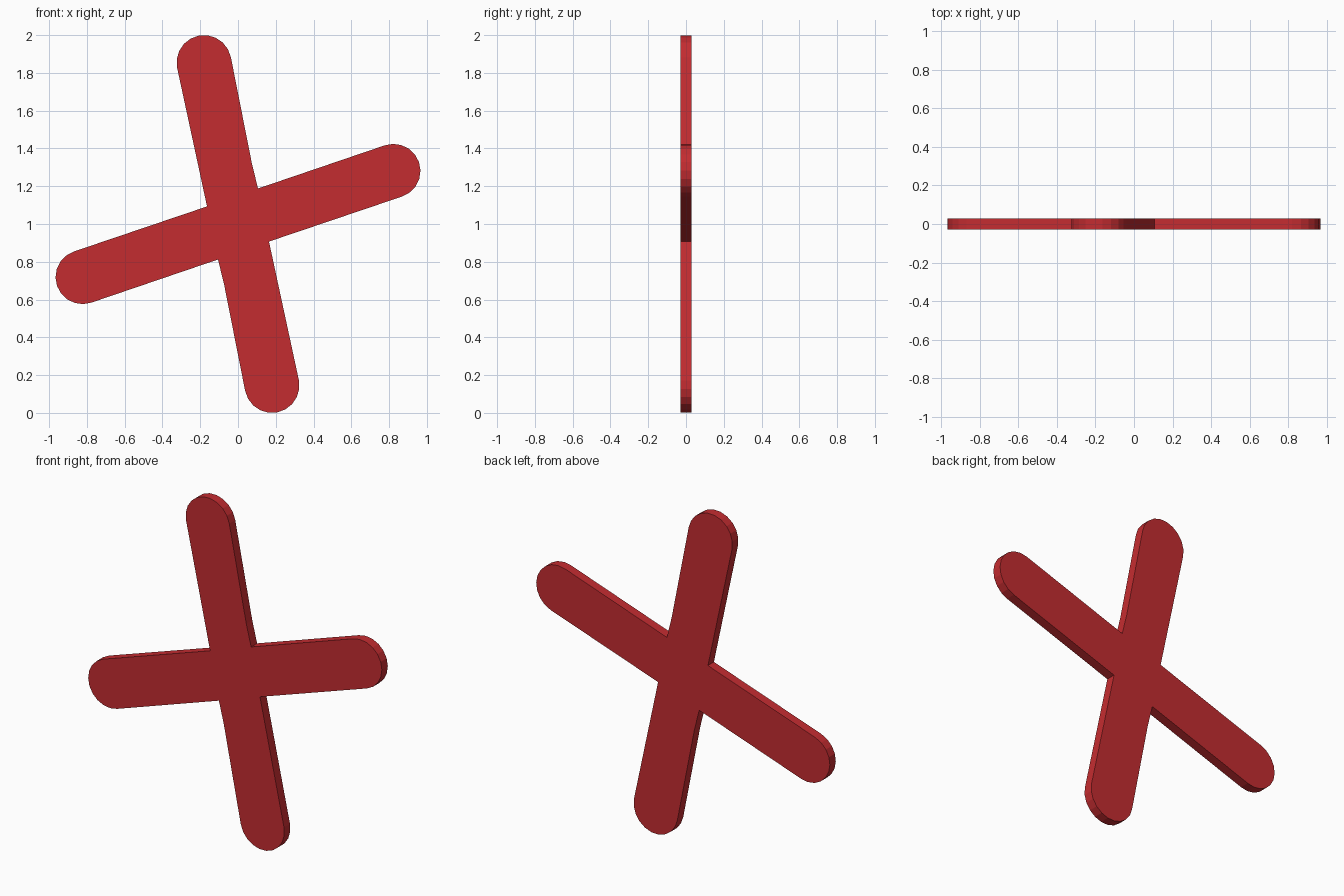
import bpy, bmesh
from math import radians, cos, sin

if "Cube" in bpy.data.objects:
    bpy.data.objects.remove(bpy.data.objects["Cube"])

HALF_DEPTH = 0.028


def cap(cx, cz, r, start, end, steps=10):
    """Rounded arm end, angles in degrees."""
    out = []
    for i in range(steps + 1):
        a = radians(start + (end - start) * i / steps)
        out.append((cx + r * cos(a), cz + r * sin(a)))
    return out


# Half of the outline, counter-clockwise, relative to the cross centre
half = [(0.164, -0.093)]                              # lower right inner corner
half += cap(0.823, 0.281, 0.143, -71, 109)            # right arm end
half += [(0.106, 0.188), (0.074, 0.318)]              # upper right inner corner
half += cap(-0.18, 0.855, 0.145, 11, 191)             # upper arm end

# The other half is the same outline turned by 180 degrees
outline = half + [(-x, -z) for x, z in half]

# Flat plate extruded through its depth
bm = bmesh.new()
face = bm.faces.new([bm.verts.new((x, -HALF_DEPTH, z + 1)) for x, z in outline])
ext = bmesh.ops.extrude_face_region(bm, geom=[face], use_keep_orig=True)
verts = [g for g in ext["geom"] if isinstance(g, bmesh.types.BMVert)]
bmesh.ops.translate(bm, verts=verts, vec=(0, 2 * HALF_DEPTH, 0))
bmesh.ops.recalc_face_normals(bm, faces=bm.faces)
mesh = bpy.data.meshes.new("cross_mark")
bm.to_mesh(mesh)
bm.free()

cross = bpy.data.objects.new("cross_mark", mesh)
bpy.context.collection.objects.link(cross)

# Red material
red = bpy.data.materials.new("red")
red.diffuse_color = (0.55, 0.025, 0.03, 1)
red.use_nodes = True
red.node_tree.nodes["Principled BSDF"].inputs["Base Color"].default_value = red.diffuse_color
mesh.materials.append(red)
